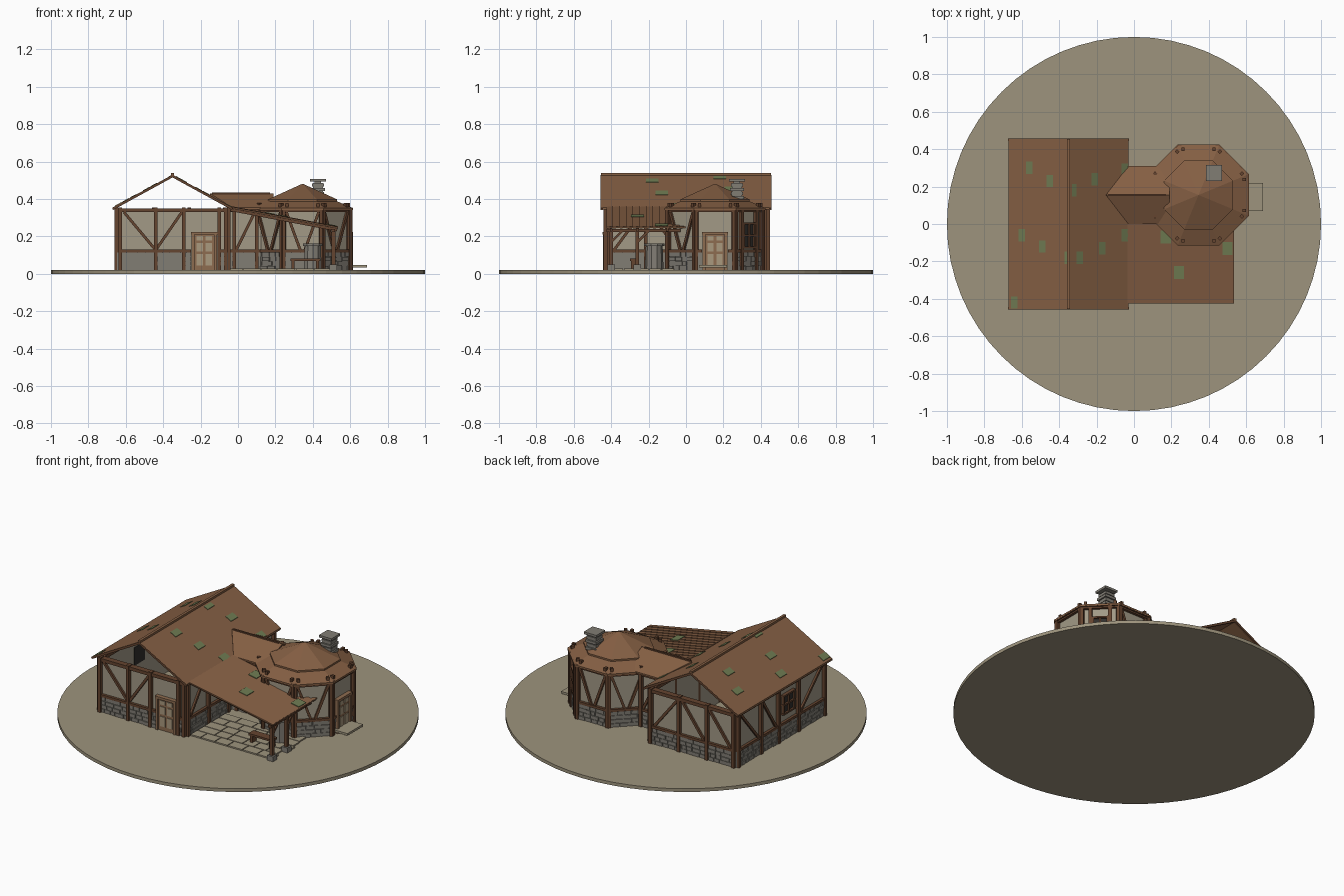
import bpy, bmesh, math, random
from mathutils import Matrix, Vector

if "Cube" in bpy.data.objects:
    bpy.data.objects.remove(bpy.data.objects["Cube"])
random.seed(4)

COLOURS = {
    "earth": (.34, .295, .205), "plaster": (.36, .32, .24), "timber": (.13, .058, .029),
    "roof_tile": (.235, .115, .057), "stone": (.22, .205, .175), "door_wood": (.27, .15, .08),
    "pale_panel": (.40, .32, .21), "moss": (.16, .20, .085), "dark_glass": (.03, .028, .025),
}
mats = {}
for name, rgb in COLOURS.items():
    m = bpy.data.materials.new(name)
    m.use_nodes = True
    m.diffuse_color = (*rgb, 1)
    m.node_tree.nodes["Principled BSDF"].inputs["Base Color"].default_value = (*rgb, 1)
    mats[name] = m

parts = {}
WORLD = Matrix()


def part(name, mat):
    return parts.setdefault(name, (bmesh.new(), mat))[0]


def box(bm, M, x0, x1, y0, y1, z0, z1):
    size = Matrix.Diagonal((x1 - x0, y1 - y0, z1 - z0, 1))
    mid = Matrix.Translation(((x0 + x1) / 2, (y0 + y1) / 2, (z0 + z1) / 2))
    bmesh.ops.create_cube(bm, size=1, matrix=M @ mid @ size)


def beam(bm, a, b, w):
    """Square bar between two world points."""
    a, b = Vector(a), Vector(b)
    rot = (b - a).to_track_quat('X', 'Z').to_matrix().to_4x4()
    size = Matrix.Diagonal(((b - a).length, w, w, 1))
    bmesh.ops.create_cube(bm, size=1, matrix=Matrix.Translation((a + b) / 2) @ rot @ size)


def slab(bm, pts, t):
    """Polygon given by its top points, thickened downwards."""
    top = [bm.verts.new(p) for p in pts]
    low = [bm.verts.new(Vector(p) - Vector((0, 0, t))) for p in pts]
    bm.faces.new(top)
    bm.faces.new(low[::-1])
    for i in range(len(pts)):
        j = (i + 1) % len(pts)
        bm.faces.new((top[i], low[i], low[j], top[j]))


def cylinder(bm, r1, r2, z0, z1, sides, x=0, y=0):
    bmesh.ops.create_cone(bm, cap_ends=True, segments=sides, radius1=r1, radius2=r2,
                          depth=z1 - z0, matrix=Matrix.Translation((x, y, (z0 + z1) / 2)))


def frame(x, y, turn):
    """Wall frame: local x along the wall, local -y outwards."""
    return Matrix.Translation((x, y, 0)) @ Matrix.Rotation(math.radians(turn), 4, 'Z')


SILL, TOP, FLOOR = .115, .345, .02


def wall(name, M, half, posts, braces=(), gap=None):
    """Plaster panel, coursed stone footing, timber posts, rails and braces."""
    box(part(name + "_plaster", "plaster"), M, -half, half, 0, .015, FLOOR, TOP)
    stone, wood = part(name + "_footing", "stone"), part(name + "_timbers", "timber")
    runs = [(-half, half)] if not gap else [(-half, gap[0]), (gap[1], half)]
    for lo, hi in runs:
        if hi - lo < .02:
            continue
        box(stone, M, lo, hi, -.006, 0, FLOOR, SILL)
        for row in range(4):
            x, z = lo, FLOOR + row * .024
            while x < hi - .005:
                end = min(hi, x + random.uniform(.03, .06))
                box(stone, M, x + .002, end - .002, -random.uniform(.009, .014), 0, z, z + .021)
                x = end
        box(wood, M, lo, hi, -.016, .01, SILL, SILL + .015)
    box(wood, M, -half, half, -.016, .02, TOP - .015, TOP + .005)
    for p in posts:
        box(wood, M, p - .01, p + .01, -.02, .015, FLOOR, TOP + .01)
    for low, high in braces:
        a = M @ Vector((low, -.004, SILL + .012))
        b = M @ Vector((high, -.004, TOP - .015))
        beam(wood, a, b, .015)


def door(name, M, x):
    wood, pale = part(name, "door_wood"), part(name + "_panels", "pale_panel")
    box(wood, M, x - .065, x + .065, -.014, 0, FLOOR, .22)
    for side in (-1, 1):
        box(wood, M, x + side * .06 - .008, x + side * .06 + .008, -.024, 0, FLOOR, .22)
        for z, h in ((.045, .06), (.12, .045), (.178, .024)):
            mid = x + side * .024
            box(pale, M, mid - .017, mid + .017, -.018, 0, z, z + h)
    box(wood, M, x - .07, x + .07, -.026, 0, .21, .225)


def window(name, M, x, w, z0, z1):
    box(part(name + "_glass", "dark_glass"), M, x - w, x + w, -.008, .018, z0, z1)
    trim = part(name + "_trim", "timber")
    for p in (-w, 0, w):
        box(trim, M, x + p - .005, x + p + .005, -.018, 0, z0, z1)
    for z in (z0, (z0 + z1) / 2, z1):
        box(trim, M, x - w - .008, x + w + .008, -.02, 0, z - .005, z + .005)


# Ground disc
cylinder(part("ground", "earth"), 1, 1, 0, FLOOR, 64)

# Main barn walls, open above the wall plates
front, back = frame(-.35, -.42, 0), frame(-.35, .43, 180)
east, west = frame(-.06, .005, 90), frame(-.64, .005, 270)
wall("barn_front", front, .29, (-.28, -.09, .06, .25, .285), ((-.09, -.26), (-.09, .05)), (.1, .24))
wall("barn_back", back, .29, (-.28, -.09, .1, .28), ((-.26, -.1), (.08, -.07), (.26, .11)))
wall("barn_east", east, .425, (-.415, -.22, -.03, .2, .415), ((-.39, -.24), (-.05, -.2), (.4, .22)))
wall("barn_west", west, .425, (-.415, -.2, -.03, .16, .415),
     ((-.22, -.39), (-.05, -.18), (.18, .39)))
door("barn_door", front, .17)
window("barn_window", west, .065, .05, .18, .29)

# Main gable roof
RX, RZ, EZ, HALF, END = -.35, .53, .355, .32, .455
SLOPE = (RZ - EZ) / HALF
trim = part("barn_roof_trim", "timber")
for s in (-1, 1):
    eave = RX + s * HALF
    slab(part("barn_roof", "roof_tile"),
         [(RX, -END, RZ), (RX, END, RZ), (eave, END, EZ), (eave, -END, EZ)], .012)
    for y in (-END + .005, END - .005):
        beam(trim, (RX, y, RZ - .008), (eave, y, EZ - .008), .012)
beam(part("barn_ridge", "roof_tile"), (RX, -END, RZ), (RX, END, RZ), .016)

# Passage between barn and round house
CX, CY, RIDGE, SIDE = .345, .155, .43, .155
wall("passage_front", frame(.04, .03, 0), .1, (-.06, .06), ((-.05, .05),))
wall("passage_back", frame(.04, .28, 180), .1, (-.06, .06), ((-.05, .05),))
for s in (-1, 1):
    y = CY + s * SIDE
    slab(part("passage_roof", "roof_tile"),
         [(-.15, CY, RIDGE), (.19, CY, RIDGE), (.19, y, EZ), (-.03, y, EZ)], .01)
beam(part("passage_ridge", "timber"), (-.14, CY, RIDGE), (.17, CY, RIDGE), .01)

# Eight-sided house
APOTHEM = .245
T8 = math.tan(math.pi / 8)
half = APOTHEM * T8
for k in range(8):
    M = frame(CX, CY, k * 45) @ Matrix.Translation((0, -APOTHEM, 0))
    name = "tower_side_%d" % (k + 1)
    if k == 2:
        wall(name, M, half, (-half, half), gap=(-.07, .07))
        door("tower_door", M, 0)
    elif k == 3:
        wall(name, M, half, (-half, half, -.055, .055))
        window("tower_window", M, 0, .04, .14, .27)
    else:
        wall(name, M, half, (-half, half), ((-.012, -half + .015), (.012, half - .015)))

# Stepped eight-sided roof with eave pegs
for k in range(8):
    M = frame(CX, CY, k * 45)

    def edge(r, z):
        return [M @ Vector((-r * T8, -r, z)), M @ Vector((r * T8, -r, z))]
    skirt, cap = part("tower_roof_skirt", "roof_tile"), part("tower_roof_cap", "roof_tile")
    slab(skirt, edge(.27, .352) + edge(.16, .398)[::-1], .01)
    slab(cap, edge(.185, .398) + [Vector((CX, CY, .482))], .01)
    beam(part("tower_eave", "timber"), *edge(.262, .345), .012)
    for s in (-1, 1):
        x = s * .083
        box(part("eave_pegs", "timber"), M, x - .008, x + .008, -.255, -.236, .345, .378)

# Chimney
chimney = part("chimney", "stone")
box(chimney, WORLD, .4, .455, .245, .3, .38, .485)
for row in range(4):
    g = .004 if row % 2 else .009
    z = .4 + row * .022
    box(chimney, WORLD, .4 - g, .455 + g, .245 - g, .3 + g, z, z + .016)
box(chimney, WORLD, .385, .47, .23, .315, .493, .507)
box(chimney, WORLD, .41, .445, .255, .29, .48, .495)

# Lean-to porch roof of overlapping boards
PX0, PX1, PZ0, PZ1, PY = -.035, .535, .358, .25, -.425


def porch_z(x):
    return PZ0 + (PZ1 - PZ0) * (x - PX0) / (PX1 - PX0)


boards, step = part("porch_boards", "roof_tile"), .0355
for i in range(12):
    y = PY + i * step
    slab(boards, [(PX0, y, PZ0), (PX1, y, PZ1),
                  (PX1, y + step, PZ1 + .004), (PX0, y + step, PZ0 + .004)], .008)
porch = part("porch_frame", "timber")
for y in (-.40, -.26, -.1):
    beam(porch, (-.05, y, porch_z(-.05) - .016), (.53, y, porch_z(.53) - .016), .015)
    if y < -.2:
        box(porch, WORLD, .5, .52, y - .01, y + .01, FLOOR, .24)
        box(part("post_feet", "stone"), WORLD, .49, .53, y - .02, y + .02, FLOOR, .05)
        beam(porch, (.51, y, .17), (.51, y + .06, .23), .012)
beam(porch, (.51, -.425, .232), (.51, -.03, .232), .018)

# Paving under the porch and step at the side door
paving = part("paving", "earth")
for row in range(5):
    x, y = -.04, -.4 + row * .068
    while x < .48:
        w = random.uniform(.07, .12)
        box(paving, WORLD, x, min(x + w, .53) - .005, y, y + .063, FLOOR, .028)
        x += w
box(part("side_step", "earth"), WORLD, .58, .69, .07, .22, .035, .048)

# Stone hearth and bench in the porch
cylinder(part("hearth", "stone"), .05, .045, FLOOR, .15, 10, .40, -.17)
cylinder(part("hearth_rim", "stone"), .055, .055, .15, .163, 10, .40, -.17)
bench = part("bench", "timber")
box(bench, WORLD, .28, .44, -.30, -.25, .07, .082)
for x in (.295, .425):
    box(bench, WORLD, x - .008, x + .008, -.295, -.255, FLOOR, .07)

# Moss patches lying on the slopes
moss = part("moss", "moss")
spots = [(-.56, .3), (-.45, .23), (-.32, .18), (-.21, .24), (-.05, .29), (-.6, -.06),
         (-.49, -.12), (-.36, -.18), (-.29, -.18), (-.17, -.13), (-.05, -.06), (-.64, -.42),
         (.17, -.07), (.24, -.26), (.5, -.13)]
for x, y in spots:
    on_barn = x < 0

    def height(px):
        return (RZ - SLOPE * abs(px - RX) + .003) if on_barn else porch_z(px) + .007
    w, h = (.018, .033) if on_barn else (.027, .035)
    if abs(x - RX) < .05:
        w = .012
    slab(moss, [(x + i * w, y + j * h, height(x + i * w))
                for i, j in ((-1, -1), (1, -1), (1, 1), (-1, 1))], .004)

# Turn the parts into objects
for name, (bm, mat) in parts.items():
    bmesh.ops.recalc_face_normals(bm, faces=bm.faces)
    mesh = bpy.data.meshes.new(name)
    bm.to_mesh(mesh)
    bm.free()
    mesh.materials.append(mats[mat])
    bpy.context.collection.objects.link(bpy.data.objects.new(name, mesh))
